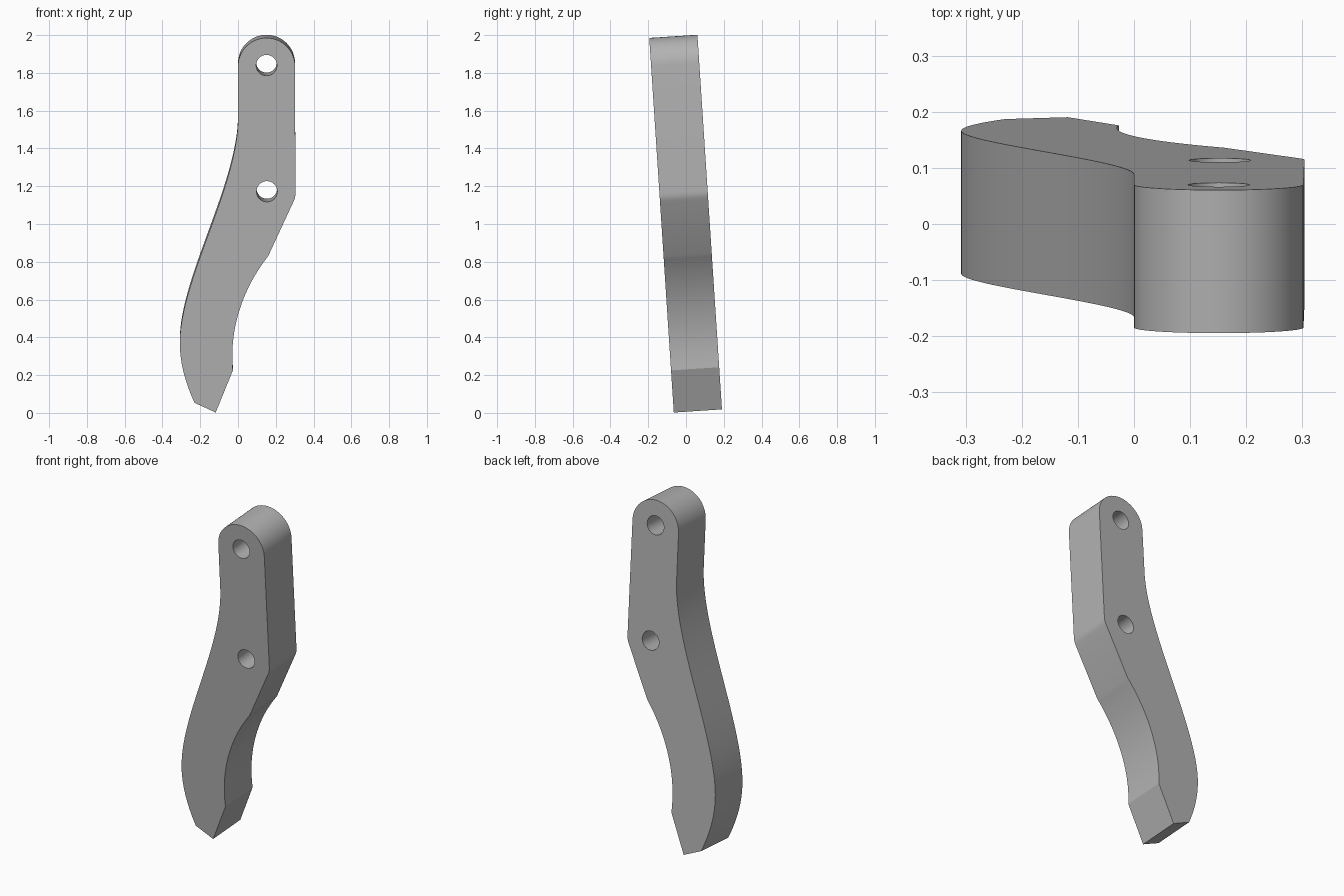
import bpy, bmesh, math
from mathutils import Vector
from mathutils.geometry import interpolate_bezier

cube = bpy.data.objects.get("Cube")
if cube:
    bpy.data.objects.remove(cube, do_unlink=True)

LEAN = -0.0655          # backward slope of the plate per unit of height
THICKNESS = 0.2555
FRONT_Y = -0.0645


def on_front(x, z):
    return Vector((x, FRONT_Y + LEAN * z, z))


def bezier(a, b, c, d, steps):
    pts = interpolate_bezier(*[Vector((*p, 0)) for p in (a, b, c, d)], steps)
    return [(p.x, p.y) for p in pts]


def arc(cx, cz, r, start, end, steps):
    angles = [math.radians(start + (end - start) * i / steps) for i in range(steps + 1)]
    return [(cx + r * math.cos(a), cz + r * math.sin(a)) for a in angles]


# Outline: rounded top, S-shaped outer edge, pointed foot, hollow inner edge
outline = arc(0.151, 1.834, 0.151, 0, 180, 32)
outline += bezier((0, 1.557), (0, 1.2), (-0.308, 0.7), (-0.308, 0.37), 36)
outline += bezier((-0.308, 0.37), (-0.308, 0.25), (-0.27, 0.14), (-0.23, 0.053), 14)[1:]
outline += [(-0.118, 0.002)]
outline += bezier((-0.027, 0.225), (-0.05, 0.47), (0.045, 0.685), (0.16, 0.83), 24)
outline += bezier((0.289, 1.108), (0.3, 1.13), (0.304, 1.14), (0.304, 1.165), 6)

# Two round bolt holes
holes = [arc(0.151, 1.84, 0.055, 0, 360, 32)[:-1],
         arc(0.153, 1.172, 0.055, 0, 360, 32)[:-1]]

bm = bmesh.new()
for loop in [outline] + holes:
    verts = [bm.verts.new(on_front(*p)) for p in loop]
    for i, v in enumerate(verts):
        bm.edges.new((verts[i - 1], v))
bmesh.ops.triangle_fill(bm, edges=bm.edges[:], use_beauty=True, normal=(0, -1, LEAN))

# Thicken along the plate's own normal
depth = Vector((0, 1, -LEAN)).normalized() * THICKNESS
front = bm.faces[:]
result = bmesh.ops.extrude_face_region(bm, geom=front, use_keep_orig=True)
moved = [g for g in result["geom"] if isinstance(g, bmesh.types.BMVert)]
bmesh.ops.translate(bm, vec=depth, verts=moved)
bmesh.ops.recalc_face_normals(bm, faces=bm.faces[:])

mesh = bpy.data.meshes.new("lever_plate")
bm.to_mesh(mesh)
bm.free()
plate = bpy.data.objects.new("lever_plate", mesh)
bpy.context.collection.objects.link(plate)

# Plain grey metal
grey = bpy.data.materials.new("plain_grey")
grey.use_nodes = True
colour = (0.45, 0.45, 0.45, 1)
grey.diffuse_color = colour
grey.node_tree.nodes["Principled BSDF"].inputs["Base Color"].default_value = colour
mesh.materials.append(grey)

bpy.ops.object.select_all(action="DESELECT")
plate.select_set(True)
bpy.context.view_layer.objects.active = plate
bpy.ops.object.shade_smooth_by_angle(angle=math.radians(20))
